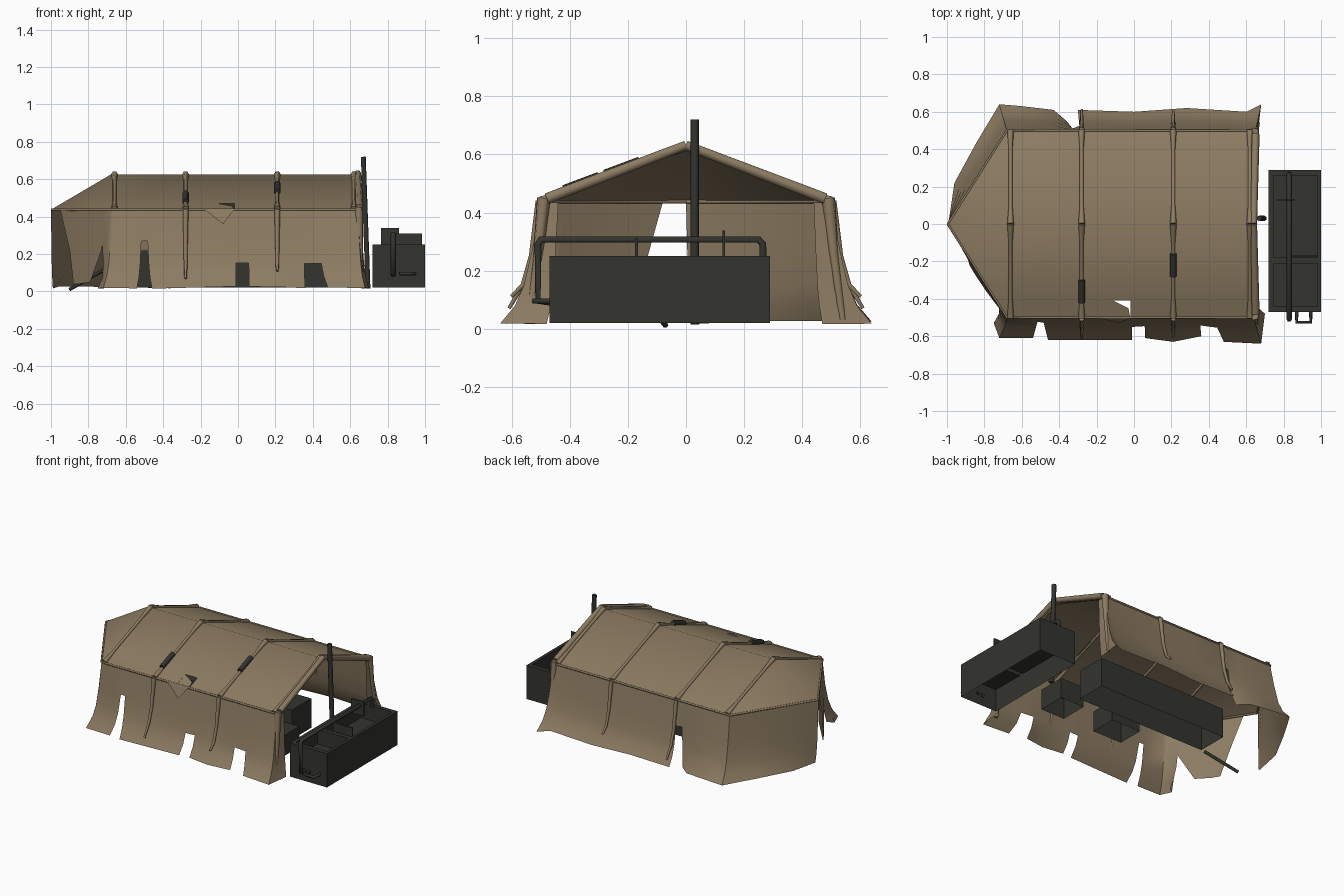
import bpy, bmesh, math, random

if "Cube" in bpy.data.objects:
    bpy.data.objects.remove(bpy.data.objects["Cube"])
random.seed(4)


def material(name, rgb):
    m = bpy.data.materials.new(name)
    m.diffuse_color = (*rgb, 1)
    m.use_nodes = True
    m.node_tree.nodes["Principled BSDF"].inputs["Base Color"].default_value = m.diffuse_color
    return m


CANVAS = material("tan canvas", (0.265, 0.2, 0.122))
METAL = material("dark metal", (0.033, 0.034, 0.028))


def finish(name, bm, mat, smooth=None):
    me = bpy.data.meshes.new(name)
    bm.to_mesh(me)
    bm.free()
    ob = bpy.data.objects.new(name, me)
    bpy.context.collection.objects.link(ob)
    me.materials.append(mat)
    if smooth:
        bpy.ops.object.select_all(action='DESELECT')
        ob.select_set(True)
        bpy.context.view_layer.objects.active = ob
        bpy.ops.object.shade_smooth_by_angle(angle=math.radians(smooth))
    return ob


def tube(name, pts, radius, mat, taper=None):
    cu = bpy.data.curves.new(name, 'CURVE')
    cu.dimensions = '3D'
    cu.bevel_depth = radius
    cu.bevel_resolution = 1
    cu.use_fill_caps = True
    sp = cu.splines.new('POLY')
    sp.points.add(len(pts) - 1)
    for i, p in enumerate(pts):
        sp.points[i].co = (*p, 1)
        sp.points[i].radius = taper[i] if taper else 1
    cu.materials.append(mat)
    ob = bpy.data.objects.new(name, cu)
    bpy.context.collection.objects.link(ob)
    return ob


def box(name, lo, hi, mat, open_bottom=False):
    bm = bmesh.new()
    bmesh.ops.create_cube(bm, size=1)
    for v in bm.verts:
        v.co = [a + (b - a) * (c + 0.5) for a, b, c in zip(lo, hi, v.co)]
    if open_bottom:
        bm.normal_update()
        bmesh.ops.delete(bm, geom=[f for f in bm.faces if f.normal.z < -0.5], context='FACES')
    return finish(name, bm, mat)


def sheet(name, polys, mat=CANVAS):
    bm = bmesh.new()
    for poly in polys:
        bm.faces.new([bm.verts.new(p) for p in poly])
    bmesh.ops.remove_doubles(bm, verts=bm.verts, dist=0.0005)
    return finish(name, bm, mat, 60)


# Hanging canvas wall: columns go from eave point to flared hem point
ROWS = [(0.435, 0.0), (0.27, 0.22), (0.15, 0.42), (0.08, 0.64), (0.02, 1.0)]


def wall(name, columns, gaps):
    bm = bmesh.new()
    grid = []
    for top, hem in columns:
        dz = random.uniform(-0.006, 0.008)
        grid.append([bm.verts.new((top[0] + (hem[0] - top[0]) * f,
                                   top[1] + (hem[1] - top[1]) * f, z + dz * f))
                     for z, f in ROWS])
    for c in range(len(grid) - 1):
        for r in range(gaps.get(c, len(ROWS) - 1)):
            bm.faces.new((grid[c][r], grid[c + 1][r], grid[c + 1][r + 1], grid[c][r + 1]))
    bmesh.ops.recalc_face_normals(bm, faces=bm.faces)
    return finish(name, bm, CANVAS, 40)


E = -0.5
wall("front_wall", [
    ((-0.73, -0.42), (-0.71, -0.50)), ((-0.68, E), (-0.75, -0.53)), ((-0.67, E), (-0.72, -0.61)),
    ((-0.51, E), (-0.54, -0.61)), ((-0.49, E), (-0.46, -0.62)), ((-0.28, E), (-0.28, -0.62)),
    ((-0.01, E), (-0.01, -0.62)), ((0.055, E), (0.06, -0.61)), ((0.21, E), (0.21, -0.63)),
    ((0.35, E), (0.36, -0.60)), ((0.42, E), (0.48, -0.63)), ((0.64, E), (0.68, -0.64)),
    ((0.655, -0.44), (0.70, -0.48))], {3: 1, 6: 2, 9: 2})
wall("back_wall", [
    ((0.655, 0.44), (0.66, 0.47)), ((0.65, 0.5), (0.68, 0.64)), ((0.60, 0.5), (0.60, 0.60)),
    ((0.25, 0.5), (0.28, 0.62)), ((0.0, 0.5), (0.0, 0.60)), ((-0.29, 0.5), (-0.30, 0.61)),
    ((-0.32, 0.5), (-0.36, 0.55)), ((-0.41, 0.5), (-0.43, 0.61)), ((-0.58, 0.5), (-0.60, 0.63)),
    ((-0.68, 0.5), (-0.72, 0.64)), ((-0.76, 0.375), (-0.84, 0.44)), ((-0.88, 0.19), (-0.96, 0.22)),
    ((-1.0, 0.0), (-0.99, 0.02))], {5: 1})


# Roof slopes with one torn hole near the front eave, plus the pointed hip end
def roof_point(x, y):
    return (x, y, 0.625 - 0.375 * abs(y))


xs = [-0.68, -0.28, -0.11, -0.02, 0.21, 0.65]
ys = [-0.5, -0.41, 0, 0.5]
polys = [[roof_point(xs[i], ys[j]), roof_point(xs[i + 1], ys[j]),
          roof_point(xs[i + 1], ys[j + 1]), roof_point(xs[i], ys[j + 1])]
         for i in range(5) for j in range(3) if (i, j) != (2, 0)]
apex, tip = roof_point(-0.68, 0), (-1.0, 0, 0.437)
polys += [[apex, roof_point(-0.68, 0.5), tip], [apex, tip, roof_point(-0.68, -0.5)]]
sheet("roof", polys)
sheet("torn_roof_flap", [[(-0.18, -0.506, 0.44), (-0.08, -0.53, 0.36), (-0.02, -0.506, 0.44)],
                         [(-0.11, -0.41, 0.471), (-0.11, -0.5, 0.437), (-0.02, -0.5, 0.437),
                          (-0.03, -0.45, 0.456)]])
# Door flap gathered to a narrow tail at the pointed end
sheet("door_flap", [
    [(-0.95, -0.08, 0.435), (-0.82, -0.28, 0.435), (-0.86, -0.24, 0.22), (-0.90, -0.14, 0.22)],
    [(-0.82, -0.28, 0.435), (-0.69, -0.48, 0.435), (-0.73, -0.44, 0.22), (-0.86, -0.24, 0.22)],
    [(-0.90, -0.14, 0.22), (-0.86, -0.24, 0.22), (-0.85, -0.27, 0.04), (-0.88, -0.22, 0.04)],
    [(-0.86, -0.24, 0.22), (-0.73, -0.44, 0.22), (-0.79, -0.36, 0.05), (-0.85, -0.27, 0.04)]])

# Rafter sleeves over the roof and tapering straps down the walls
for n, x in enumerate((-0.66, -0.28, 0.21, 0.62)):
    for s in (-1, 1):
        tube("rafter_sleeve", [(x, s * y, 0.627 - 0.375 * y) for y in (0, 0.1, 0.4, 0.5)],
             0.015, CANVAS, [1.2, 0.7, 0.7, 1.2])
        if n in (1, 2):
            low = (0.07, 0.11)[n - 1]
            tube("wall_strap", [(x, s * 0.505, 0.44), (x, s * 0.532, 0.25),
                                (x, s * 0.562, 0.15), (x, s * (0.61 - 0.2 * (low - 0.07)), low)],
                 0.014, CANVAS, [1.1, 0.8, 0.7, 0.5])
for s in (-1, 1):
    # Gable edge, corner post and eave piping
    tube("gable_edge", [(0.64, 0, 0.632), (0.65, s * 0.48, 0.448)], 0.018, CANVAS, [1, 1.2])
    tube("corner_post", [(0.645, s * 0.49, 0.45), (0.65, s * 0.51, 0.25), (0.66, s * 0.54, 0.03)],
         0.022, CANVAS, [1.1, 0.8, 0.6])
    tube("eave_piping", [(0.65, s * 0.5, 0.438), (-0.68, s * 0.5, 0.438), (-0.995, 0, 0.437)],
         0.007, CANVAS)

# Bare frame poles showing through torn sleeves
for x, y0, y1 in ((-0.28, -0.42, -0.3), (0.21, -0.28, -0.16)):
    tube("exposed_pole", [(x, y, 0.637 + 0.375 * y) for y in (y0, y1)], 0.018, METAL)

# Tall entrance pole and fallen pole
tube("entrance_pole", [(0.695, 0.03, 0.015), (0.67, 0.03, 0.72)], 0.015, METAL)
tube("fallen_pole", [(-0.9, -0.07, 0.011), (-0.7, -0.16, 0.125)], 0.01, METAL)

# Wash trough: open-bottomed shell with two recessed basins
bm = bmesh.new()
gx, gy = [0.72, 0.745, 0.98, 1.0], [-0.47, -0.44, -0.21, -0.18, 0.26, 0.29]
for i in range(3):
    for j in range(5):
        bm.faces.new([bm.verts.new((x, y, 0.25)) for x, y in (
            (gx[i], gy[j]), (gx[i + 1], gy[j]), (gx[i + 1], gy[j + 1]), (gx[i], gy[j + 1]))])
bmesh.ops.remove_doubles(bm, verts=bm.verts, dist=0.0005)
basins = [f for f in bm.faces if 0.8 < f.calc_center_median().x < 0.95
          and f.calc_area() > 0.03]
rim = [e for e in bm.edges if e.is_boundary]
for g in bmesh.ops.extrude_edge_only(bm, edges=rim)["geom"]:
    if isinstance(g, bmesh.types.BMVert):
        g.co.z = 0.02
walls = []
for f in basins:
    deep = bmesh.ops.extrude_face_region(bm, geom=[f])["geom"]
    bmesh.ops.translate(bm, verts=[g for g in deep if isinstance(g, bmesh.types.BMVert)],
                        vec=(0, 0, -0.1))
    walls.append(f)
bmesh.ops.delete(bm, geom=[f for f in walls if f.is_valid], context='FACES_ONLY')
bmesh.ops.recalc_face_normals(bm, faces=bm.faces)
finish("wash_trough", bm, METAL)

# Water pipe, spout loop and support plates on the trough
tube("water_pipe", [(0.83, -0.46, 0.09), (0.83, -0.51, 0.095), (0.83, -0.51, 0.29),
                    (0.83, -0.5, 0.307), (0.83, 0.25, 0.307), (0.83, 0.265, 0.29),
                    (0.83, 0.265, 0.24)], 0.014, METAL)
tube("drain_handle", [(0.87, -0.46, 0.095), (0.87, -0.525, 0.095), (0.945, -0.525, 0.095),
                      (0.945, -0.46, 0.095)], 0.01, METAL)
box("tall_pipe_bracket", (0.765, 0.125, 0.24), (0.86, 0.134, 0.338), METAL)
box("low_pipe_bracket", (0.84, -0.175, 0.24), (0.985, -0.166, 0.31), METAL)

# Dark crates and a long table stored inside the tent
for name, lo, hi in (
        ("long_table", (-0.56, -0.02, 0.02), (0.42, 0.19, 0.22)),
        ("front_crate", (0.34, -0.27, 0.02), (0.52, -0.08, 0.16)),
        ("middle_crate", (-0.12, -0.27, 0.02), (0.1, -0.09, 0.16))):
    box(name, lo, hi, METAL, open_bottom=True)
